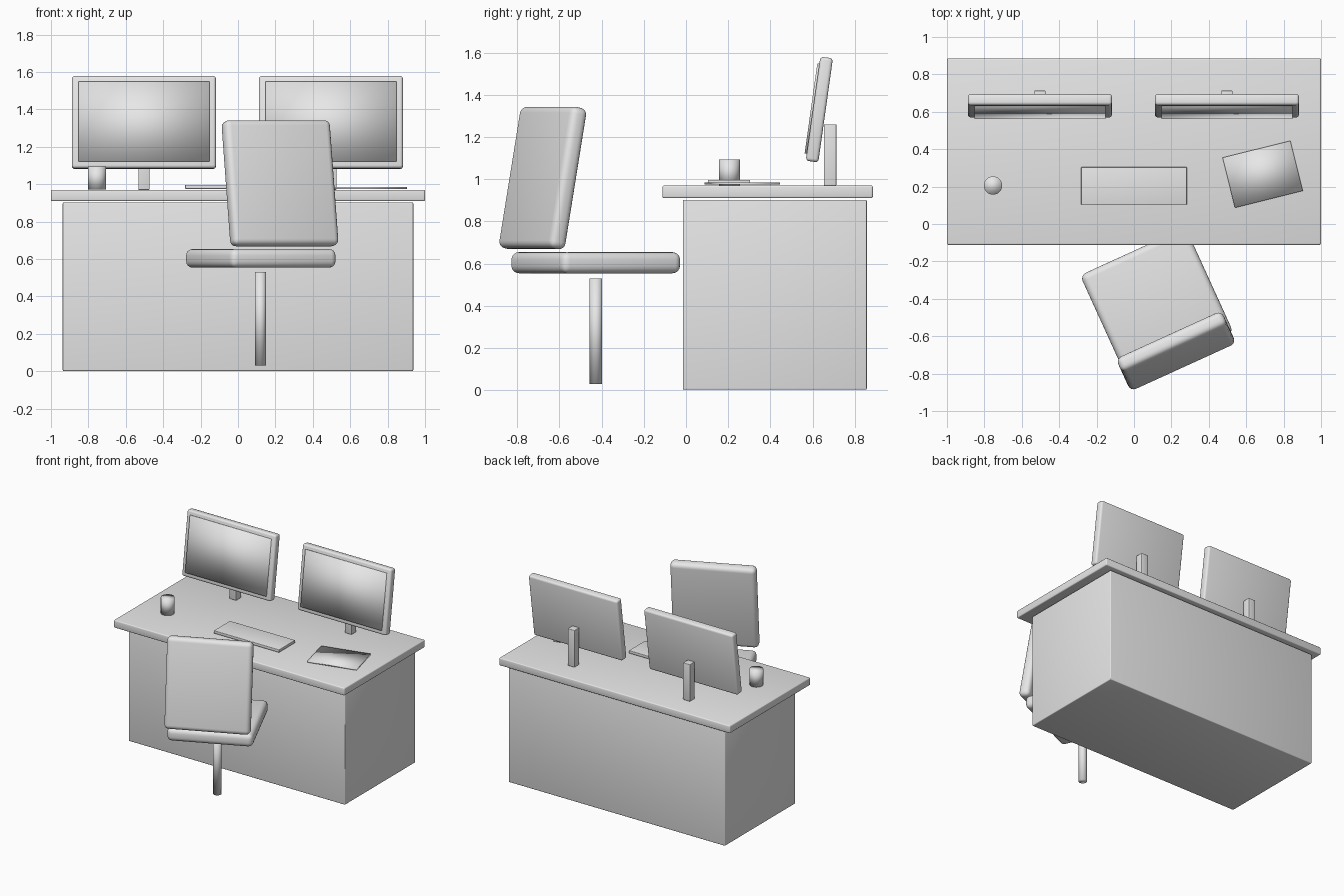
import bpy, math

if "Cube" in bpy.data.objects:
    bpy.data.objects.remove(bpy.data.objects["Cube"])

grey = bpy.data.materials.new("light grey")
grey.diffuse_color = (0.8, 0.8, 0.8, 1)
grey.use_nodes = True
grey.node_tree.nodes["Principled BSDF"].inputs["Base Color"].default_value = grey.diffuse_color


def finish(ob, name, bevel, segs):
    ob.name = name
    ob.data.materials.append(grey)
    for p in ob.data.polygons:
        p.use_smooth = True
    if bevel:
        m = ob.modifiers.new("Bevel", 'BEVEL')
        m.width, m.segments = bevel, segs
        m.limit_method = 'ANGLE'
    return ob


def box(name, size, loc, tilt=0, turn=0, bevel=0, segs=3):
    bpy.ops.mesh.primitive_cube_add(size=1)
    ob = bpy.context.object
    for v in ob.data.vertices:
        v.co = [c * s for c, s in zip(v.co, size)]
    ob.location = loc
    ob.rotation_euler = (math.radians(tilt), 0, math.radians(turn))
    return finish(ob, name, bevel, segs)


def rod(name, r, z0, z1, x, y):
    bpy.ops.mesh.primitive_cylinder_add(vertices=32, radius=r, depth=z1 - z0,
                                        location=(x, y, (z0 + z1) / 2))
    return finish(bpy.context.object, name, 0, 1)


# Desk
box("desk_body", (1.875, 0.872, 0.9), (0, 0.421, 0.452), bevel=0.006)
box("desk_top", (2.0, 0.997, 0.06), (0, 0.387, 0.94), bevel=0.008)

# Two monitors, each with a stand and a raised screen
TILT = -8
t = math.radians(-TILT)
for side, x in (("left", -0.503), ("right", 0.497)):
    c = (0.632, 1.33)
    box(side + "_monitor", (0.77, 0.06, 0.498), (x, c[0], c[1]), tilt=TILT, bevel=0.015)
    d = 0.03   # screen centre sits on the tilted front face
    box(side + "_screen", (0.70, 0.02, 0.43),
        (x, c[0] - d * math.cos(t), c[1] + d * math.sin(t)), tilt=TILT)
    box(side + "_monitor_stand", (0.06, 0.06, 0.29), (x, 0.683, 1.115), bevel=0.004)

# Things on the desk
box("keyboard", (0.565, 0.2, 0.022), (0, 0.204, 0.986), bevel=0.003)
box("paper", (0.374, 0.276, 0.01), (0.688, 0.266, 0.979), turn=14)
rod("mug", 0.049, 0.971, 1.094, -0.754, 0.206)

# Chair, turned away from the desk
TURN = 24.5
rod("chair_post", 0.03, 0.03, 0.53, 0.12, -0.427)
box("chair_seat", (0.62, 0.62, 0.1), (0.122, -0.428, 0.604), turn=TURN, bevel=0.035, segs=4)
box("chair_back", (0.62, 0.085, 0.68), (0.2245, -0.679, 1.005), tilt=-10, turn=TURN,
    bevel=0.032, segs=4)
